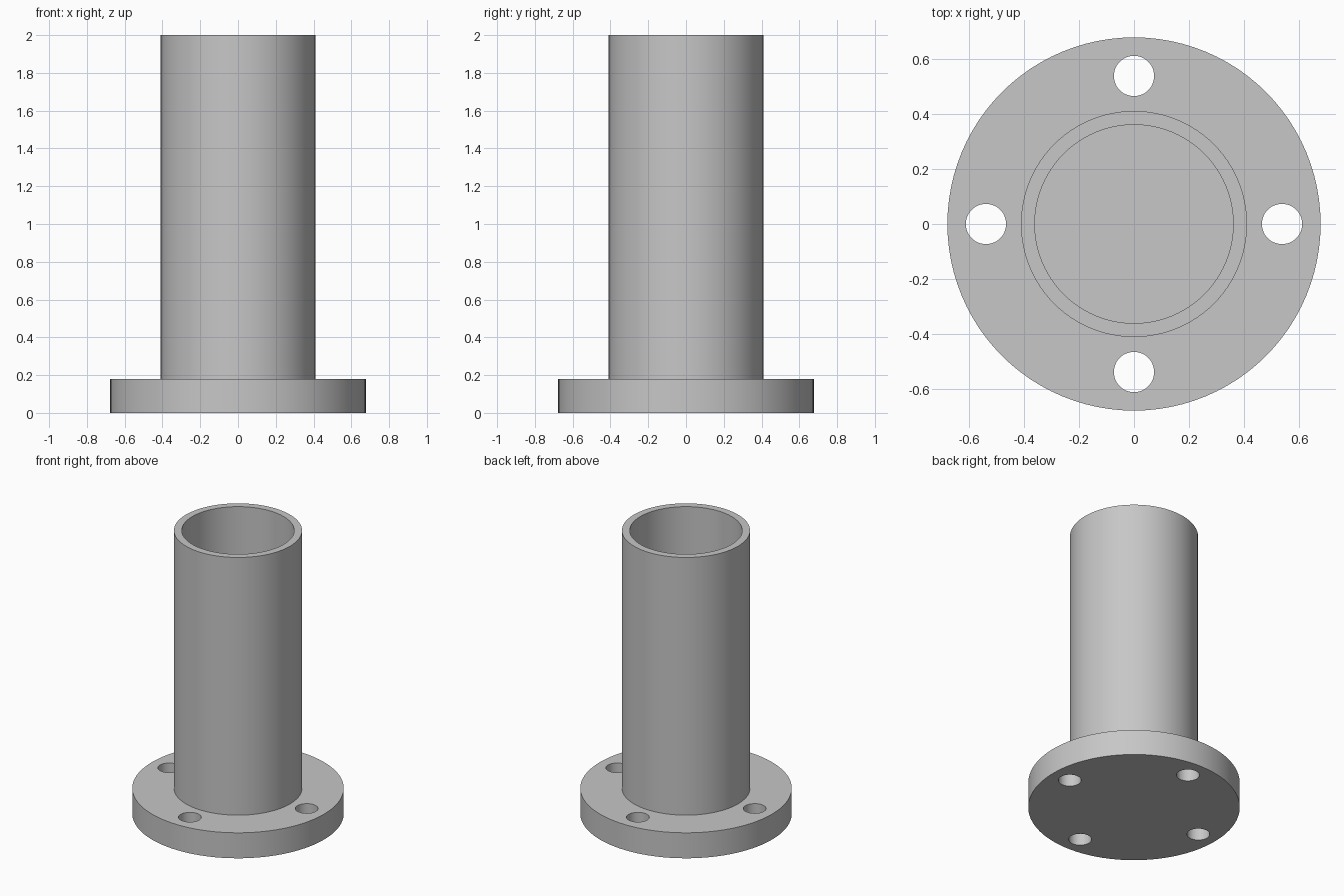
import bpy
import bmesh
import math
from mathutils import Matrix, Vector

cube = bpy.data.objects.get("Cube")
if cube:
    bpy.data.objects.remove(cube, do_unlink=True)

FLANGE_R, FLANGE_H = 0.677, 0.18
PIPE_R, BORE_R, TOP = 0.41, 0.36, 2.0
BOLT_CIRCLE, BOLT_R = 0.537, 0.073
SEGMENTS = 96

grey = bpy.data.materials.new("plain grey")
grey.use_nodes = True
colour = (0.57, 0.57, 0.57, 1)
grey.diffuse_color = colour
grey.node_tree.nodes["Principled BSDF"].inputs["Base Color"].default_value = colour


def make_object(name, bm):
    bmesh.ops.recalc_face_normals(bm, faces=bm.faces)
    mesh = bpy.data.meshes.new(name)
    bm.to_mesh(mesh)
    bm.free()
    mesh.materials.append(grey)
    obj = bpy.data.objects.new(name, mesh)
    bpy.context.collection.objects.link(obj)
    return obj


# Flange and blind pipe turned from one half profile
profile = [(0, 0), (FLANGE_R, 0), (FLANGE_R, FLANGE_H), (PIPE_R, FLANGE_H),
           (PIPE_R, TOP), (BORE_R, TOP), (BORE_R, FLANGE_H), (0, FLANGE_H)]
bm = bmesh.new()
verts = [bm.verts.new((r, 0, z)) for r, z in profile]
edges = [bm.edges.new(pair) for pair in zip(verts, verts[1:])]
bmesh.ops.spin(bm, geom=verts + edges, cent=(0, 0, 0), axis=(0, 0, 1),
               angle=math.tau, steps=SEGMENTS)
bmesh.ops.remove_doubles(bm, verts=bm.verts, dist=0.0001)
body = make_object("flanged_pipe", bm)

# Drills for the four bolt holes
bm = bmesh.new()
for i in range(4):
    spot = Matrix.Rotation(i * math.pi / 2, 3, "Z") @ Vector((BOLT_CIRCLE, 0, FLANGE_H / 2))
    bmesh.ops.create_cone(bm, cap_ends=True, segments=48, radius1=BOLT_R,
                          radius2=BOLT_R, depth=FLANGE_H * 2,
                          matrix=Matrix.Translation(spot))
drills = make_object("bolt_hole_cutters", bm)
drills.hide_render = True

cut = body.modifiers.new("bolt holes", "BOOLEAN")
cut.operation = "DIFFERENCE"
cut.solver = "EXACT"
cut.object = drills

# Apply the holes, then smooth the round walls and keep the rims sharp
bpy.ops.object.select_all(action="DESELECT")
body.select_set(True)
bpy.context.view_layer.objects.active = body
bpy.ops.object.modifier_apply(modifier=cut.name)
bpy.data.objects.remove(drills, do_unlink=True)
bpy.ops.object.shade_smooth_by_angle(angle=math.radians(30))
